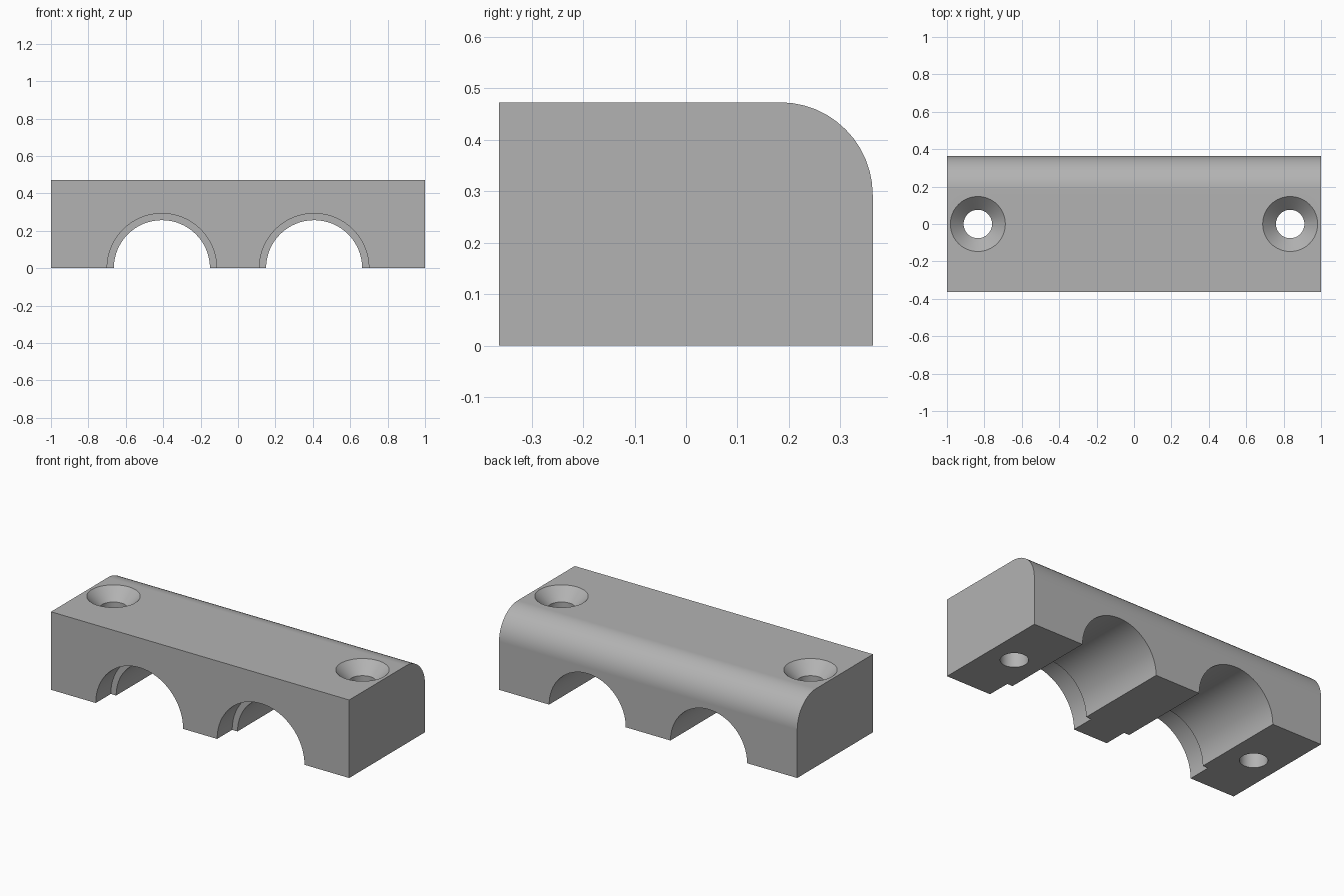
import bpy, bmesh
from math import sin, cos, pi, radians
from mathutils import Matrix, Vector

cube = bpy.data.objects.get("Cube")
if cube:
    bpy.data.objects.remove(cube, do_unlink=True)

HALF_LENGTH, HALF_DEPTH, HEIGHT = 1.0, 0.363, 0.473
ROUND = 0.18                                  # rounded upper back edge
BORE_X, BORE_R, RECESS_R, STEP_Y = 0.407, 0.257, 0.293, -0.219
SCREW_X, SCREW_R, SINK_R = 0.835, 0.076, 0.147

grey = bpy.data.materials.new("plain grey")
grey.use_nodes = True
colour = (0.45, 0.45, 0.45, 1)
grey.diffuse_color = colour
grey.node_tree.nodes["Principled BSDF"].inputs["Base Color"].default_value = colour


def make_object(name, bm):
    bmesh.ops.recalc_face_normals(bm, faces=bm.faces)
    mesh = bpy.data.meshes.new(name)
    bm.to_mesh(mesh)
    bm.free()
    mesh.materials.append(grey)
    obj = bpy.data.objects.new(name, mesh)
    bpy.context.collection.objects.link(obj)
    return obj


def turned_cutter(name, profile, matrix, sides=64):
    """Closed solid of revolution from (radius, height) pairs."""
    bm = bmesh.new()
    rings = [[bm.verts.new((r * cos(2 * pi * i / sides), r * sin(2 * pi * i / sides), h))
              for i in range(sides)] for r, h in profile]
    for low, high in zip(rings, rings[1:]):
        for i in range(sides):
            j = (i + 1) % sides
            bm.faces.new((low[i], low[j], high[j], high[i]))
    bm.faces.new(rings[0])
    bm.faces.new(rings[-1])
    bm.transform(matrix)
    obj = make_object(name, bm)
    obj.hide_render = True
    return obj


# Clamp body: side profile extruded along its length
outline = [(-HALF_DEPTH, HEIGHT), (-HALF_DEPTH, 0), (HALF_DEPTH, 0)]
steps = 12
for i in range(steps + 1):
    a = pi / 2 * i / steps
    outline.append((HALF_DEPTH - ROUND + ROUND * cos(a), HEIGHT - ROUND + ROUND * sin(a)))
bm = bmesh.new()
side = bm.faces.new([bm.verts.new((-HALF_LENGTH, y, z)) for y, z in outline])
swept = bmesh.ops.extrude_face_region(bm, geom=[side])
bmesh.ops.translate(bm, vec=Vector((2 * HALF_LENGTH, 0, 0)),
                    verts=[v for v in swept["geom"] if isinstance(v, bmesh.types.BMVert)])
body = make_object("clamp_body", bm)

# Stepped pipe channels and countersunk screw holes, one of each per side
channel = [(RECESS_R, -0.5), (RECESS_R, STEP_Y), (BORE_R, STEP_Y), (BORE_R, 0.5)]
slope = SINK_R - SCREW_R
screw = [(SCREW_R, -0.1), (SCREW_R, HEIGHT - slope), (SINK_R, HEIGHT), (SINK_R, HEIGHT + 0.1)]
along_y = Matrix.Rotation(radians(-90), 4, "X")
cutters = []
for label, s in (("left", 1), ("right", -1)):
    cutters.append(turned_cutter(label + "_channel_cutter", channel,
                                 Matrix.Translation((s * BORE_X, 0, 0)) @ along_y))
    cutters.append(turned_cutter(label + "_screw_cutter", screw,
                                 Matrix.Translation((s * SCREW_X, 0, 0))))

for cutter in cutters:
    mod = body.modifiers.new(cutter.name, "BOOLEAN")
    mod.operation, mod.solver, mod.object = "DIFFERENCE", "EXACT", cutter

# Apply the cuts, then drop the cutters
bpy.ops.object.select_all(action="DESELECT")
body.select_set(True)
bpy.context.view_layer.objects.active = body
bpy.ops.object.convert(target="MESH")
for cutter in cutters:
    bpy.data.objects.remove(cutter, do_unlink=True)

# Smooth the curved walls, keep flats flat and corners crisp
bpy.ops.object.shade_smooth_by_angle(angle=radians(30))
weighted = body.modifiers.new("even_flats", "WEIGHTED_NORMAL")
weighted.keep_sharp = True
